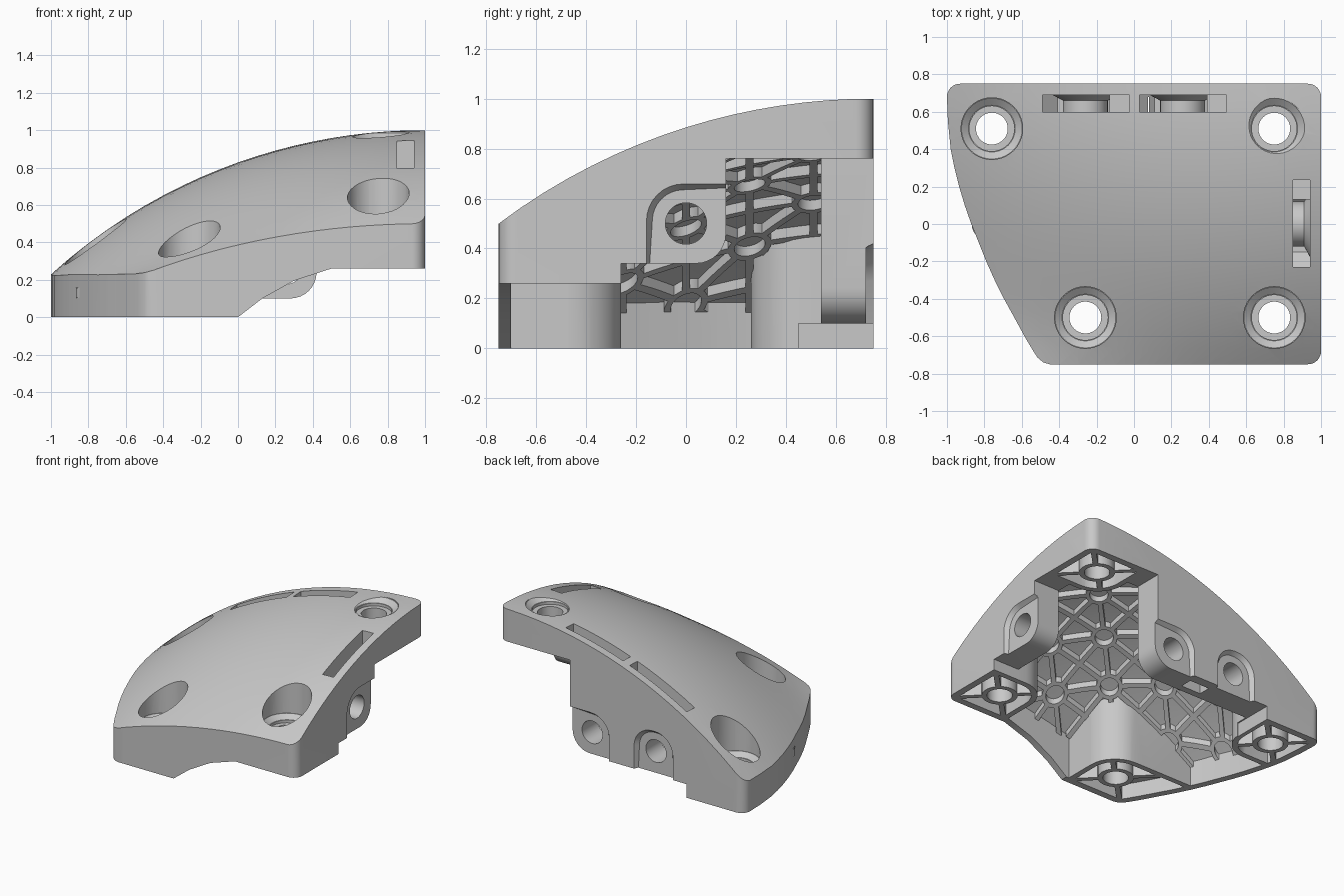
import bpy, bmesh, math
from mathutils import Vector

if "Cube" in bpy.data.objects:
    bpy.data.objects.remove(bpy.data.objects["Cube"])

grey = bpy.data.materials.new("light_grey")
grey.diffuse_color = (0.58, 0.58, 0.58, 1)
grey.use_nodes = True
grey.node_tree.nodes["Principled BSDF"].inputs["Base Color"].default_value = grey.diffuse_color


def surf(x, y):
    """Height of the domed top."""
    u, v = 1 - x, 0.75 - y
    a = 2.98 - math.sqrt(2.98 ** 2 - u * u)
    b = 2.5 - math.sqrt(2.5 ** 2 - v * v)
    return 1 - a * (1 - 0.34 * (max(v, 0) / 1.5) ** 6) - b


def to_object(name, bm):
    bmesh.ops.recalc_face_normals(bm, faces=bm.faces)
    me = bpy.data.meshes.new(name)
    bm.to_mesh(me)
    bm.free()
    me.materials.append(grey)
    ob = bpy.data.objects.new(name, me)
    bpy.context.collection.objects.link(ob)
    return ob


def prism(pts, lo, hi, axis='z', end=None):
    """Extrude a 2D profile along an axis, optionally to a different end profile."""
    place = {'z': lambda p, t: (p[0], p[1], t),
             'y': lambda p, t: (p[0], t, p[1]),
             'x': lambda p, t: (t, p[0], p[1])}[axis]
    bm = bmesh.new()
    a = [bm.verts.new(place(p, lo)) for p in pts]
    b = [bm.verts.new(place(p, hi)) for p in (end or pts)]
    bm.faces.new(a)
    bm.faces.new(b)
    for i in range(len(a)):
        j = (i + 1) % len(a)
        bm.faces.new((a[i], a[j], b[j], b[i]))
    return to_object("cutter", bm)


def arc(cx, cy, r, a0, a1, n=8):
    return [(cx + r * math.cos(math.radians(a0 + (a1 - a0) * i / n)),
             cy + r * math.sin(math.radians(a0 + (a1 - a0) * i / n))) for i in range(n + 1)]


def circle(cx, cy, r, n=40):
    return arc(cx, cy, r, 0, 360, n)[:-1]


def rounded(x0, x1, y0, y1, r):
    return (arc(x1 - r, y0 + r, r, -90, 0) + arc(x1 - r, y1 - r, r, 0, 90)
            + arc(x0 + r, y1 - r, r, 90, 180) + arc(x0 + r, y0 + r, r, 180, 270))


def rect(x0, x1, y0, y1):
    return [(x0, y0), (x1, y0), (x1, y1), (x0, y1)]


def boolean(a, b, op='DIFFERENCE'):
    m = a.modifiers.new("cut", 'BOOLEAN')
    m.operation, m.object, m.solver = op, b, 'EXACT'
    bpy.context.view_layer.objects.active = a
    bpy.ops.object.modifier_apply(modifier=m.name)
    bpy.data.objects.remove(b, do_unlink=True)


def dome(offset, bottom):
    bm = bmesh.new()
    nx, ny = 22, 18
    top, low = [], []
    for i in range(nx + 1):
        for j in range(ny + 1):
            x, y = -1.1 + 2.2 * i / nx, -0.85 + 1.7 * j / ny
            top.append(bm.verts.new((x, y, surf(x, y) + offset)))
            low.append(bm.verts.new((x, y, bottom)))
    k = lambda i, j: i * (ny + 1) + j
    for i in range(nx):
        for j in range(ny):
            for vs in (top, low):
                bm.faces.new([vs[q] for q in (k(i, j), k(i + 1, j), k(i + 1, j + 1), k(i, j + 1))])
    loop = ([k(i, 0) for i in range(nx)] + [k(nx, j) for j in range(ny)]
            + [k(i, ny) for i in range(nx, 0, -1)] + [k(0, j) for j in range(ny, 0, -1)])
    for a, b in zip(loop, loop[1:] + loop[:1]):
        bm.faces.new((top[a], top[b], low[b], low[a]))
    return to_object("dome", bm)


def inset(pts, d):
    out = []
    for i, p in enumerate(pts):
        t = (Vector(pts[(i + 1) % len(pts)]) - Vector(pts[i - 1])).normalized()
        out.append((p[0] - t.y * d, p[1] + t.x * d))
    return out


# Plan outline with the curved left edge
edge = [(-0.995, 0.55), (-0.98, 0.4), (-0.96, 0.3), (-0.935, 0.2), (-0.905, 0.1), (-0.87, 0),
        (-0.83, -0.1), (-0.79, -0.2), (-0.745, -0.3), (-0.695, -0.4), (-0.64, -0.5),
        (-0.58, -0.61), (-0.535, -0.685), (-0.515, -0.715), (-0.485, -0.74), (-0.45, -0.75)]
outline = (arc(0.93, -0.68, 0.07, -90, 0) + arc(0.93, 0.68, 0.07, 0, 90)
           + arc(-0.93, 0.68, 0.07, 90, 180) + edge)
inner = inset(outline, 0.05)

body = dome(0, 0)
body.name = "shell"
boolean(body, prism(outline, -0.6, 2), 'INTERSECT')

# Hollow underside, leaving feet and thick mounting walls
bolts = [(-0.76, 0.51, 0.0, 0.21), (0.75, 0.51, 0.76, 0.955), (-0.26, -0.5, 0.0, 0.21), (0.75, -0.5, 0.26, 0.48)]
feet = [(-1.5, -0.52, 0.26, 1.5), (0.51, 1.5, 0.27, 1.5), (-1.2, -0.02, -1.5, -0.26), (0.51, 1.5, -1.5, -0.26)]
cavity = prism(inner, -0.4, 1.5)
for f in feet:
    boolean(cavity, prism(rounded(*f, 0.21), -1, 2))
boolean(cavity, prism(rect(0.79, 1.3, -0.4, 0.4), -1, 2))
boolean(cavity, prism(rect(-0.7, 0.7, 0.54, 1.3), -1, 2))
boolean(cavity, dome(-0.085, -0.45), 'INTERSECT')
boolean(body, cavity)

# Stepped lower edges: right side, back and front
boolean(body, prism([(-0.26, -0.2), (0.9, -0.2), (0.9, 0.76), (0.16, 0.76)]
                    + arc(0.04, 0.46, 0.12, 0, -90) + [(-0.26, 0.34)], 0.55, 1.2, 'x'))
boolean(body, prism([(-0.53, -0.3), (1.3, -0.3), (1.3, 0.76), (0.42, 0.76)]
                    + arc(0.28, 0.24, 0.14, 0, -90) + [(-0.53, 0.1)], 0.45, 0.9, 'y'))
boolean(body, prism(rect(0.43, 1.2, 0.165, 0.6), -0.3, 0.76))
boolean(body, prism([(0, -0.25), (1.25, -0.25), (1.25, 0.26), (0.5, 0.26), (0.3, 0.195),
                     (0.13, 0.1), (0, 0)], -0.9, -0.2, 'y'))

# Side mounting points: drafted arch recess, hole through a flared boss, top access slot
for c, zc, axis, face, lo, hi, ledge, open_end in (
        (0, 0.5, 'x', 1, 0.85, 0.94, 0.79, True),
        (-0.26, 0.26, 'y', 0.75, 0.60, 0.69, 0.5, False),
        (0.26, 0.26, 'y', 0.75, 0.60, 0.69, 0.8, True)):
    corner = [(c + 0.25, zc - 0.22), (c + 0.25, zc + 0.16)] if open_end else \
        [(c + 0.16, zc - 0.22)] + arc(c + 0.01, zc + 0.01, 0.15, 0, 90)
    arch = corner + arc(c - 0.01, zc + 0.01, 0.15, 90, 180) + [(c - 0.16, zc - 0.22)]
    boolean(body, prism(inset(arch, 0.025), face - 0.03, face + 0.002, axis, arch))
    slot = prism([(c - 0.23, 1.3), (c - 0.23, zc - 0.05), (c - 0.15, zc - 0.12), (c + 0.08, zc - 0.12),
                  (c + 0.13, zc - 0.07), (c + 0.13, ledge), (c + 0.235, ledge), (c + 0.235, 1.3)],
                 lo, hi, axis)
    boolean(slot, prism(circle(c, zc, 0.12), lo - 0.1, hi - 0.028, axis))
    boolean(slot, prism(circle(c, zc, 0.12), hi - 0.03, hi + 0.005, axis, circle(c, zc, 0.185)))
    boolean(body, slot)
    boolean(body, prism(circle(c, zc, 0.083), face - 0.3, face + 0.1, axis))
boolean(body, prism(rect(-0.08, 0.08, 0.59, 0.68), -0.2, 0.17))

# Bolt holes with counterbores and ribbed pockets below each foot
for (x, y, z, floor), f in zip(bolts, feet):
    boolean(body, prism(circle(x, y, 0.165), floor + 0.03, 2))
    boolean(body, prism(circle(x, y, 0.125), floor, floor + 0.032, 'z', circle(x, y, 0.165)))
    boolean(body, prism(circle(x, y, 0.12), floor - 0.02, floor + 0.01))
    boolean(body, prism(circle(x, y, 0.085), -1, floor))
    pocket = prism(rounded(f[0] + 0.04, f[1] - 0.04, f[2] + 0.04, f[3] - 0.04, 0.17), z - 0.1, z + 0.11)
    boolean(pocket, prism(inner, -1, 2), 'INTERSECT')
    boolean(pocket, prism(circle(x, y, 0.12), -1, 2))
    for a in (45, 135):
        d = Vector((math.cos(math.radians(a)), math.sin(math.radians(a))))
        n = Vector((-d.y, d.x)) * 0.018
        o = Vector((x, y))
        boolean(pocket, prism([o - d - n, o + d - n, o + d + n, o - d + n], -1, 2))
    boolean(body, pocket)

# Ring and spoke lattice under the shell, on a staggered grid
bm = bmesh.new()


def strip(left, right, closed):
    """Rib between two plan paths, following the dome."""
    rows = [[bm.verts.new((p[0], p[1], surf(*p) - d)) for p, d in
             ((l, 0.07), (r, 0.07), (r, 0.125), (l, 0.125))] for l, r in zip(left, right)]
    for i in range(len(rows) if closed else len(rows) - 1):
        a, b = rows[i], rows[(i + 1) % len(rows)]
        for k in range(4):
            bm.faces.new((a[k], a[(k + 1) % 4], b[(k + 1) % 4], b[k]))
    if not closed:
        bm.faces.new(rows[0])
        bm.faces.new(rows[-1])


def free(p):
    """True over the hollow part of the plan."""
    left = min(edge, key=lambda e: abs(e[1] - p.y))[0] + 0.06
    return (left < p.x < 0.8 and -0.72 < p.y < 0.56
            and all((p - Vector(b[:2])).length > 0.23 for b in bolts))


rings = [Vector((0.26 * i, 0.255 * j)) for i in range(-3, 3) for j in range(-2, 3) if (i + j) % 2]
rings = [r for r in rings if free(r) and (r - Vector((0.78, 0))).length > 0.1]
for r in rings:
    strip(circle(*r, 0.088, 24), circle(*r, 0.062, 24), True)
    for i, j in ((1, 1), (-1, 1), (1, -1), (-1, -1), (2, 0), (-2, 0), (0, 2), (0, -2)):
        step = Vector((0.26 * i, 0.255 * j))
        d = step.normalized()
        n = Vector((-d.y, d.x)) * 0.016
        shared = any((r + step - q).length < 0.01 for q in rings)
        stop = step.length / 2 if shared else step.length - 0.08
        path, t = [r + d * 0.08], 0.08
        while t < stop and free(path[-1]):
            t = min(t + 0.04, stop)
            path.append(r + d * t)
        if len(path) > 1:
            strip([p + n for p in path], [p - n for p in path], False)
lattice = to_object("underside_lattice", bm)

for ob in (body, lattice):
    bpy.ops.object.select_all(action='DESELECT')
    ob.select_set(True)
    bpy.context.view_layer.objects.active = ob
    bpy.ops.object.shade_smooth_by_angle(angle=math.radians(25))
